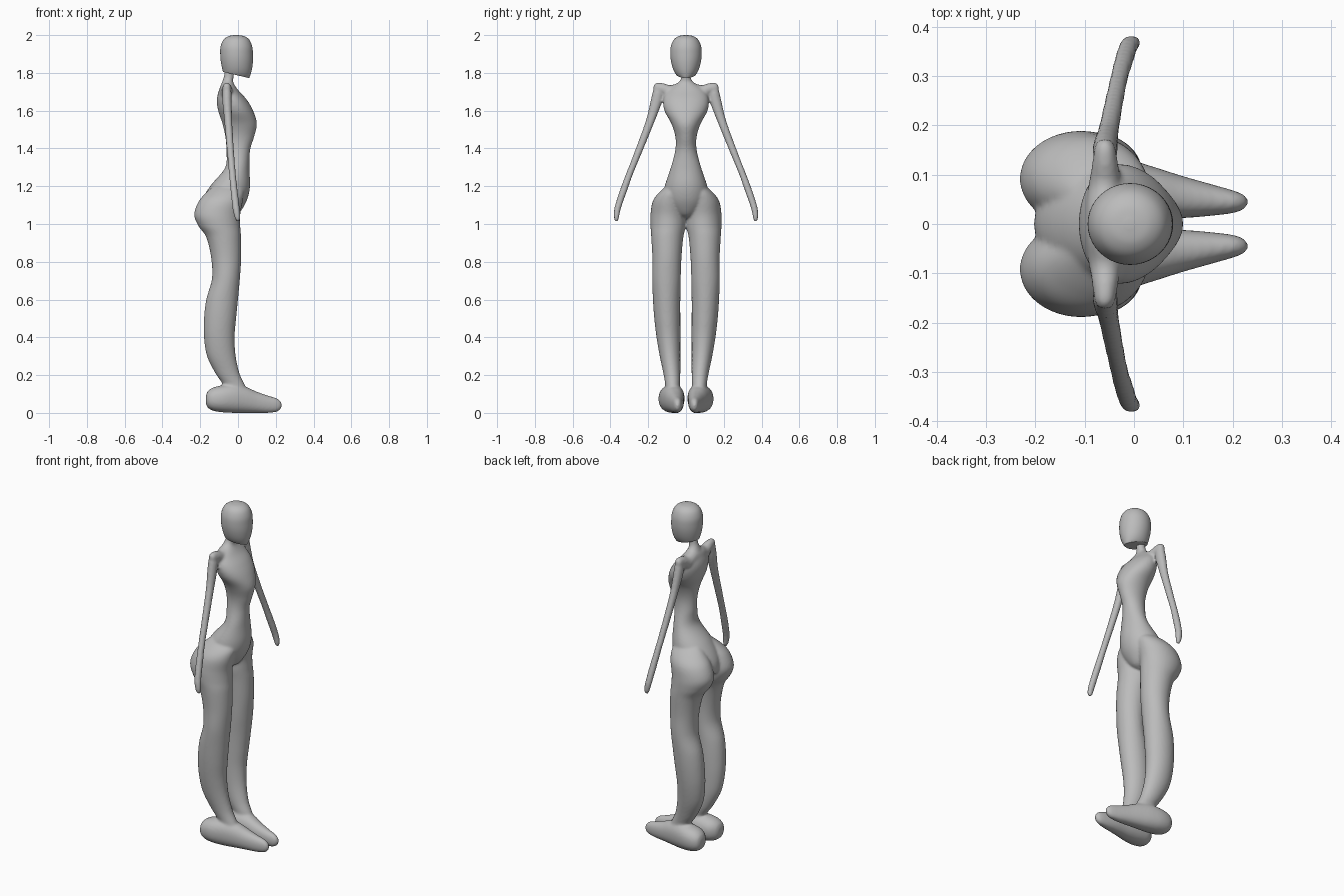
import bpy, bmesh, math
from mathutils import Vector

grey = bpy.data.materials.new("plain grey")
grey.diffuse_color = (0.5, 0.5, 0.5, 1)


def spline(a, b, c, d, t):
    """Catmull-Rom blend of four numbers."""
    return 0.5 * (2*b + (c-a)*t + (2*a-5*b+4*c-d)*t*t + (3*b-a-3*c+d)*t**3)


def loft(bm, axis, rings, side=1, n=40, steps=6, p=1.0):
    """Rings are (position, u0, u1, v0, v1); u and v are the other two axes in xyz order."""
    u, v = [i for i in range(3) if i != axis]
    pts = []
    for i in range(len(rings) - 1):
        q = [rings[max(0, min(len(rings)-1, i+k))] for k in (-1, 0, 1, 2)]
        for s in range(steps):
            pts.append([spline(*c, s/steps) for c in zip(*q)])
    pts.append(rings[-1])
    loops = []
    for pos, u0, u1, v0, v1 in pts:
        loop = []
        for k in range(n):
            a = 2*math.pi*k/n
            c, s = math.cos(a), math.sin(a)
            co = Vector((0, 0, 0))
            co[axis] = pos
            co[u] = (u0+u1)/2 + (u1-u0)/2*math.copysign(abs(c)**p, c)
            co[v] = (v0+v1)/2 + (v1-v0)/2*math.copysign(abs(s)**p, s)
            co.y *= side
            loop.append(bm.verts.new(co))
        loops.append(loop)
    faces = [bm.faces.new(loops[0]), bm.faces.new(loops[-1])]
    for a, b in zip(loops, loops[1:]):
        for k in range(n):
            faces.append(bm.faces.new((a[k], a[(k+1) % n], b[(k+1) % n], b[k])))
    bmesh.ops.recalc_face_normals(bm, faces=faces)


def finish(bm, name):
    me = bpy.data.meshes.new(name)
    bm.to_mesh(me)
    bm.free()
    me.materials.append(grey)
    me.shade_smooth()
    ob = bpy.data.objects.new(name, me)
    bpy.context.collection.objects.link(ob)
    return ob


# torso and neck: z, x range, y range
bm = bmesh.new()
torso = [(1.82, -.07, -.02, -.024, .024), (1.78, -.075, -.022, -.024, .024),
         (1.75, -.085, -.025, -.04, .04), (1.71, -.10, .0, -.095, .095),
         (1.66, -.112, .045, -.12, .12), (1.60, -.105, .08, -.114, .114),
         (1.53, -.082, .10, -.077, .077), (1.46, -.067, .085, -.056, .056),
         (1.39, -.062, .064, -.057, .057), (1.30, -.067, .06, -.08, .08),
         (1.21, -.14, .064, -.11, .11), (1.15, -.18, .055, -.12, .12),
         (1.10, -.20, .035, -.11, .11), (1.05, -.20, .0, -.07, .07),
         (1.03, -.17, -.04, -.03, .03)]
loft(bm, 2, torso)

# shoulder yoke: y, x range, z range
half = [(.03, -.098, -.025, 1.66, 1.75), (.08, -.092, -.025, 1.65, 1.735),
        (.12, -.085, -.032, 1.68, 1.745), (.155, -.08, -.038, 1.69, 1.748),
        (.172, -.072, -.047, 1.70, 1.735)]
loft(bm, 1, [(-r[0],) + r[1:] for r in reversed(half)] + half)

# legs: z, x range, y range
leg = [(1.22, -.11, .01, .02, .08), (1.17, -.165, .03, .005, .14),
       (1.12, -.208, .025, -.002, .176), (1.05, -.232, .012, -.004, .188),
       (.99, -.21, .012, .0, .188), (.93, -.168, .016, .014, .184),
       (.82, -.142, .017, .024, .178), (.71, -.138, .01, .028, .179),
       (.60, -.168, .0, .03, .175), (.50, -.18, -.01, .03, .168),
       (.40, -.18, -.018, .03, .156), (.30, -.164, -.012, .03, .139),
       (.21, -.12, .008, .03, .12), (.15, -.08, .035, .032, .11),
       (.10, -.07, .06, .035, .11)]
# feet: x, y range, z range
foot = [(-.170, .065, .105, .05, .09), (-.16, .043, .127, .028, .115),
        (-.13, .02, .142, .011, .135), (-.08, .011, .145, .003, .146),
        (-.02, .008, .134, .0, .152), (.04, .01, .116, .0, .138),
        (.10, .012, .097, .0, .112), (.16, .017, .08, .0, .091),
        (.205, .023, .067, .006, .077), (.225, .032, .058, .02, .062),
        (.231, .04, .05, .032, .05)]
# arms: z, x range, y range
arm = [(1.735, -.075, -.045, .13, .165), (1.70, -.083, -.035, .12, .176),
       (1.65, -.083, -.033, .125, .188), (1.55, -.073, -.031, .163, .212),
       (1.40, -.06, -.022, .224, .266), (1.27, -.048, -.012, .278, .316),
       (1.18, -.04, -.002, .31, .350), (1.09, -.03, .008, .342, .378),
       (1.04, -.02, .014, .354, .382), (1.015, -.01, .01, .358, .376)]
for side in (1, -1):
    loft(bm, 2, leg, side)
    loft(bm, 0, foot, side, p=.9)
    loft(bm, 2, arm, side)
body = finish(bm, "body")

# fuse the body parts into one soft skin
rm = body.modifiers.new("fuse", 'REMESH')
rm.mode = 'VOXEL'
rm.voxel_size = 0.007
rm.use_smooth_shade = True
sm = body.modifiers.new("soften", 'SMOOTH')
sm.factor = 0.5
sm.iterations = 5

# head: egg with a slanted flat jaw
bm = bmesh.new()
head = [(2.0, -.018, .0, -.009, .009), (1.994, -.05, .034, -.04, .04),
        (1.975, -.077, .06, -.065, .065), (1.94, -.092, .075, -.08, .08),
        (1.90, -.094, .079, -.083, .083), (1.86, -.091, .079, -.079, .079),
        (1.82, -.083, .074, -.068, .068), (1.79, -.073, .066, -.052, .052),
        (1.77, -.05, .058, -.03, .03)]
loft(bm, 2, head)
cut = bmesh.ops.bisect_plane(bm, geom=bm.verts[:] + bm.edges[:] + bm.faces[:],
                             plane_co=(.06, 0, 1.772), plane_no=(-.24, 0, -1), clear_outer=True)
edges = [e for e in bm.edges if e.is_boundary]
bmesh.ops.holes_fill(bm, edges=edges)
bmesh.ops.recalc_face_normals(bm, faces=bm.faces[:])
head_ob = finish(bm, "head")
bpy.context.view_layer.objects.active = head_ob
head_ob.select_set(True)
bpy.ops.object.shade_smooth_by_angle(angle=math.radians(50))
